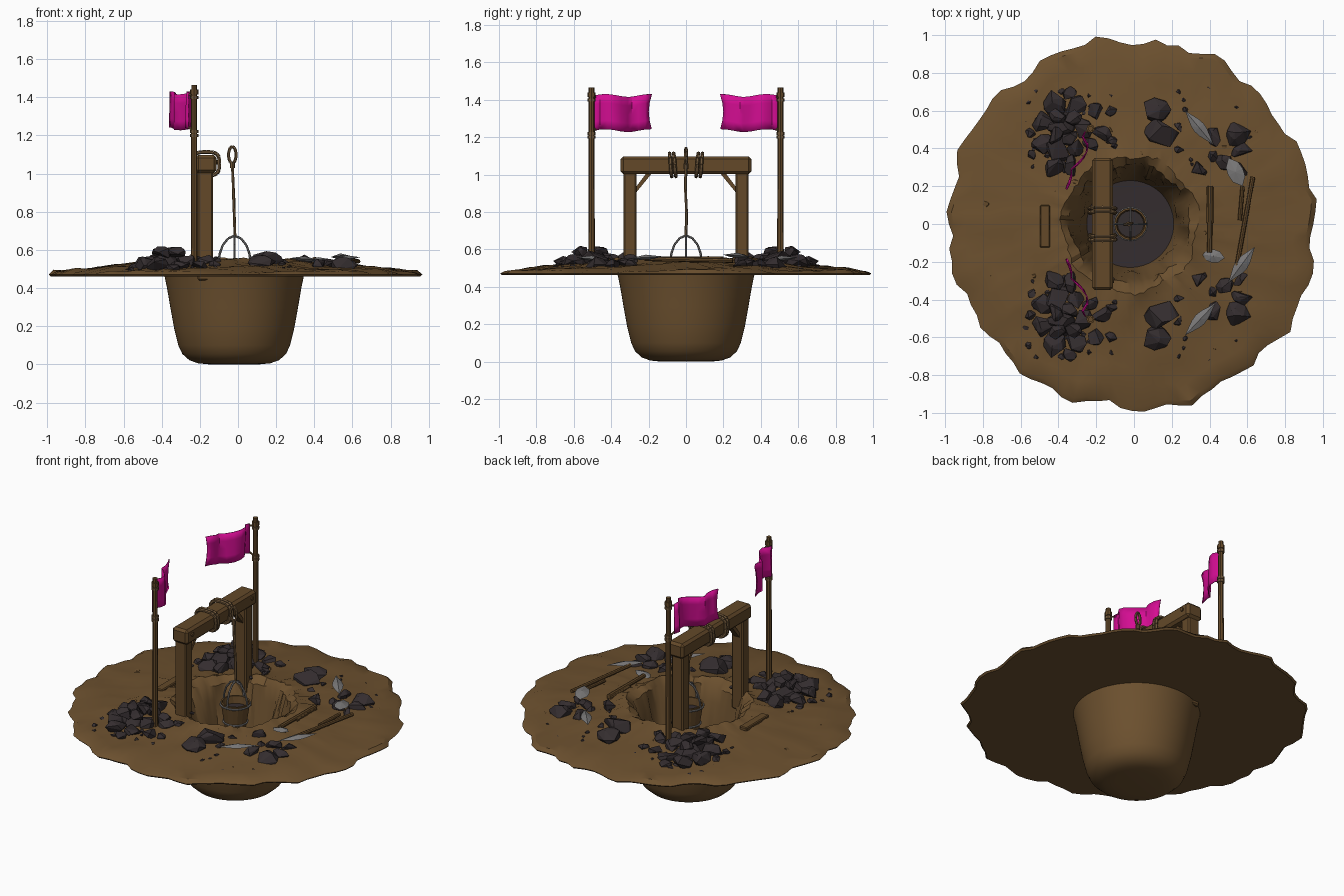
import bpy, bmesh, math, random
from mathutils import Vector, Matrix

if "Cube" in bpy.data.objects:
    bpy.data.objects.remove(bpy.data.objects["Cube"])

random.seed(7)
PI2 = 2 * math.pi


def material(name, rgb):
    m = bpy.data.materials.new(name)
    m.diffuse_color = (*rgb, 1)
    m.use_nodes = True
    m.node_tree.nodes["Principled BSDF"].inputs["Base Color"].default_value = m.diffuse_color
    return m


EARTH = material("brown earth", (0.15, 0.081, 0.028))
WOOD = material("old wood", (0.125, 0.066, 0.022))
COAL = material("black coal", (0.034, 0.026, 0.028))
METAL = material("grey metal", (0.19, 0.185, 0.185))
CLOTH = material("magenta cloth", (0.66, 0.004, 0.29))
ROPE = material("rope", (0.16, 0.095, 0.042))


def finish(bm, name, mats, mirror=False, smooth=None):
    me = bpy.data.meshes.new(name)
    bmesh.ops.recalc_face_normals(bm, faces=bm.faces)
    bm.to_mesh(me)
    bm.free()
    for m in mats:
        me.materials.append(m)
    ob = bpy.data.objects.new(name, me)
    bpy.context.collection.objects.link(ob)
    if mirror:
        mod = ob.modifiers.new("mirror", 'MIRROR')
        mod.use_axis = (False, True, False)
    if smooth:
        bpy.ops.object.select_all(action='DESELECT')
        ob.select_set(True)
        bpy.context.view_layer.objects.active = ob
        bpy.ops.object.shade_smooth_by_angle(angle=math.radians(smooth))
    return ob


def hull(bm, pts):
    vs = [bm.verts.new(p) for p in pts]
    r = bmesh.ops.convex_hull(bm, input=vs)
    junk = {v for v in r["geom_interior"] + r["geom_unused"] if isinstance(v, bmesh.types.BMVert)}
    bmesh.ops.delete(bm, geom=list(junk), context='VERTS')


def rod(bm, a, b, r1, r2=None, n=8):
    a, b = Vector(a), Vector(b)
    d = b - a
    mat = Matrix.Translation((a + b) / 2) @ d.to_track_quat('Z', 'Y').to_matrix().to_4x4()
    bmesh.ops.create_cone(bm, cap_ends=True, segments=n, radius1=r1,
                          radius2=r1 if r2 is None else r2, depth=d.length, matrix=mat)


def path(bm, pts, r, n=6):
    for a, b in zip(pts, pts[1:]):
        rod(bm, a, b, r, n=n)


def beam(bm, lo, hi, bev=0.008):
    c = [(l + h) / 2 for l, h in zip(lo, hi)]
    s = [h - l for l, h in zip(lo, hi)]
    g = bmesh.ops.create_cube(bm, size=1, matrix=Matrix.Translation(c) @ Matrix.Diagonal((*s, 1)))
    es = list({e for v in g["verts"] for e in v.link_edges})
    bmesh.ops.bevel(bm, geom=es, offset=bev, segments=1, affect='EDGES')


def rock(bm, x, y, z, r, flat=0.8):
    ang = random.uniform(0, PI2)
    pts = []
    for _ in range(16):
        v = Vector([random.gauss(0, 1) for _ in range(3)]).normalized()
        v = Vector((v.x * 1.15, v.y * 0.95, v.z * flat)) * r * random.uniform(0.95, 1.12)
        v.rotate(Matrix.Rotation(ang, 3, 'Z'))
        pts.append(v + Vector((x, y, z)))
    hull(bm, pts)


def ground_z(x, y):
    r = math.hypot(x + 0.02, y)
    return 0.553 - 0.075 * min(1, max(0, (r - 0.34) / 0.6)) ** 0.7


# earth: a closed lathe, pit floor -> pit wall -> top -> edge -> underside -> outer bowl
N = 96
prof = [(0.10, 0.045), (0.23, 0.05), (0.245, 0.16), (0.265, 0.3), (0.295, 0.43), (0.32, 0.52),
        (0.36, 0.553), (0.42, 0.54), (0.52, 0.53), (0.64, 0.515), (0.76, 0.505), (0.87, 0.495),
        (0.94, 0.485), (0.965, 0.472), (0.955, 0.462), (0.365, 0.462), (0.352, 0.40), (0.335, 0.3),
        (0.315, 0.19), (0.293, 0.10), (0.272, 0.055), (0.235, 0.022), (0.19, 0.006), (0.13, 0.0)]
jag = [0.022 * math.sin(5 * i / N * PI2 + 1) * math.sin(3 * i / N * PI2)
       + 0.014 * math.sin(19 * i / N * PI2) + random.uniform(-0.014, 0.012) for i in range(N)]
bm = bmesh.new()
rings = []
for k, (r, z) in enumerate(prof):
    ring = []
    for i in range(N):
        a = i / N * PI2
        rr, zz = r, z
        if r > 0.6:
            rr += jag[i] * ((r - 0.6) / 0.36)
        if 3 <= k <= 8:
            rr += 0.012 * math.sin(7 * a + k) + random.uniform(-0.008, 0.008)
        if 5 <= k <= 12:
            zz += random.uniform(-0.006, 0.006) + 0.006 * math.sin(6 * a + 1.7 * k)
        cx = -0.02 if r < 0.6 else -0.01
        ring.append(bm.verts.new((cx + rr * math.cos(a), rr * math.sin(a) * (1.02 if r > 0.9 else 1), zz)))
    rings.append(ring)
for k in range(len(rings) - 1):
    for i in range(N):
        j = (i + 1) % N
        f = bm.faces.new((rings[k][i], rings[k][j], rings[k + 1][j], rings[k + 1][i]))
        f.material_index = 1 if k == 0 else 0
bm.faces.new(rings[0]).material_index = 1
bm.faces.new(rings[-1])
finish(bm, "earth_mound_with_pit", [EARTH, COAL], smooth=32)

# clods of earth and wooden splinters on the mound
bm = bmesh.new()
for _ in range(60):
    a, r = random.uniform(0, PI2), random.uniform(0.36, 0.9)
    x, y = r * math.cos(a), r * math.sin(a)
    rock(bm, x, y, ground_z(x, y), random.uniform(0.008, 0.022), 0.5)
finish(bm, "earth_clods", [EARTH])

# hoist frame: posts, braces, crossbeam, pegs
bm = bmesh.new()
beam(bm, (-0.212, 0.265, 0.44), (-0.132, 0.335, 1.02))
hull(bm, [(x, y, z) for x in (-0.19, -0.15)
          for y, z in ((0.27, 0.90), (0.27, 0.93), (0.18, 1.01), (0.21, 1.01))])
rod(bm, (-0.218, 0.30, 1.06), (-0.105, 0.30, 1.06), 0.012)
finish(bm, "frame_posts", [WOOD], mirror=True)
bm = bmesh.new()
beam(bm, (-0.222, -0.35, 1.003), (-0.112, 0.35, 1.098), 0.015)
finish(bm, "frame_crossbeam", [WOOD])

# rope windings on the crossbeam
bm = bmesh.new()
for y in (0.06, 0.082):
    loop = [(-0.167 + 0.07 * math.copysign(abs(math.cos(t)) ** 0.6, math.cos(t)), y + 0.006 * math.sin(t),
             1.052 + 0.062 * math.copysign(abs(math.sin(t)) ** 0.6, math.sin(t)))
            for t in [i / 16 * PI2 for i in range(17)]]
    path(bm, loop, 0.010)
finish(bm, "beam_rope_windings", [ROPE], mirror=True)

# bucket rope with a loop at its top
bm = bmesh.new()
path(bm, [(-0.016, 0, 0.67), (-0.02, 0.003, 0.8), (-0.024, -0.003, 0.92), (-0.03, 0, 1.05)], 0.008)
path(bm, [(-0.03 + 0.02 * math.sin(t), 0.004 * math.sin(t), 1.098 - 0.044 * math.cos(t))
          for t in [i / 12 * PI2 for i in range(13)]], 0.008)
rod(bm, (-0.03, 0, 1.03), (-0.03, 0, 1.06), 0.013)
finish(bm, "bucket_rope", [ROPE])

# bucket: hollow staves, hoops, handles
BX = -0.018
bm = bmesh.new()
bp = [(0.062, 0.385), (0.086, 0.545), (0.076, 0.545), (0.070, 0.50)]
br = [[bm.verts.new((BX + r * math.cos(i / 16 * PI2), r * math.sin(i / 16 * PI2), z))
       for i in range(16)] for r, z in bp]
for p, q in zip(br, br[1:]):
    for i in range(16):
        bm.faces.new((p[i], p[(i + 1) % 16], q[(i + 1) % 16], q[i]))
bm.faces.new(br[0])
bm.faces.new(br[-1]).material_index = 1
finish(bm, "bucket", [WOOD, COAL])
bm = bmesh.new()
for z, r in ((0.42, 0.070), (0.53, 0.087)):
    path(bm, [(BX + r * math.cos(i / 16 * PI2), r * math.sin(i / 16 * PI2), z) for i in range(17)], 0.006)
for d in range(4):
    c, s = math.cos(d * PI2 / 4), math.sin(d * PI2 / 4)
    path(bm, [(BX + r * c, r * s, z) for r, z in
              ((0.084, 0.53), (0.078, 0.58), (0.062, 0.625), (0.034, 0.66), (0, 0.675))], 0.006)
finish(bm, "bucket_hoops_and_handle", [METAL])

# flag poles and their lashings
bm = bmesh.new()
rod(bm, (-0.23, 0.505, 0.48), (-0.23, 0.505, 1.465), 0.018, 0.015)
rod(bm, (-0.23, 0.505, 1.415), (-0.23, 0.505, 1.44), 0.022)
finish(bm, "flag_poles", [WOOD], mirror=True)
bm = bmesh.new()
for z in (1.2, 1.22, 1.4):
    rod(bm, (-0.23, 0.505, z - 0.008), (-0.23, 0.505, z + 0.008), 0.022)
path(bm, [(-0.235, 0.5, 1.41), (-0.258, 0.485, 1.415)], 0.006)
path(bm, [(-0.235, 0.5, 1.22), (-0.258, 0.485, 1.245)], 0.006)
finish(bm, "flag_lashings", [ROPE], mirror=True)

# waving flags
bm = bmesh.new()
wave = [(-0.262, 0.49), (-0.275, 0.46), (-0.25, 0.42), (-0.252, 0.385), (-0.272, 0.35), (-0.305, 0.315),
        (-0.335, 0.29), (-0.335, 0.255), (-0.345, 0.22), (-0.36, 0.185)]
cols = []
for i, (x, y) in enumerate(wave):
    sag = 0.008 * math.sin(i * 0.9)
    cols.append([bm.verts.new((x + 0.01 * (k / 4 - 0.5) * math.sin(i),
                               y + (0.018 * math.sin(k / 4 * math.pi) if i == 9 else 0),
                               1.235 + sag + 0.188 * k / 4)) for k in range(5)])
for a, b in zip(cols, cols[1:]):
    for k in range(4):
        bm.faces.new((a[k], b[k], b[k + 1], a[k + 1]))
flag = finish(bm, "flags", [CLOTH], mirror=True, smooth=50)
flag.modifiers.new("thickness", 'SOLIDIFY').thickness = 0.006

# coal piles at the poles, plus loose boulders
bm = bmesh.new()
for x, y, r in ((-0.42, 0.64, .062), (-0.31, 0.62, .055), (-0.20, 0.60, .045), (-0.48, 0.53, .06), (-0.38, 0.52, .07),
                (-0.27, 0.51, .055), (-0.17, 0.48, .045), (-0.48, 0.42, .055), (-0.40, 0.40, .07), (-0.30, 0.42, .055),
                (-0.42, 0.30, .055), (-0.33, 0.31, .05), (-0.23, 0.42, .04), (-0.34, 0.69, .035), (-0.12, 0.60, .03),
                (-0.55, 0.48, .028), (-0.12, 0.44, .028), (-0.54, 0.37, .025)):
    rock(bm, x, y, ground_z(x, y) + r * 0.35, r)
for x, y in ((-0.42, 0.47), (-0.34, 0.46), (-0.40, 0.57), (-0.32, 0.56)):
    rock(bm, x, y, 0.585, 0.043)
for x, y, r in ((0.115, 0.60, .07), (0.145, 0.48, .08), (0.235, 0.51, .028), (0.345, 0.30, .048), (0.55, 0.49, .07),
                (0.43, 0.46, .05), (0.57, 0.38, .05), (0.48, 0.33, .045), (0.56, 0.29, .04), (0.42, 0.36, .03),
                (0.24, 0.40, .025)):
    rock(bm, x, y, ground_z(x, y) + r * 0.25, r, 0.72)
for _ in range(46):
    cx, w = random.choice(((-0.33, 0.25), (-0.33, 0.25), (0.42, 0.2)))
    x, y = cx + random.uniform(-w, w), random.uniform(0.25, 0.73)
    rock(bm, x, y, ground_z(x, y) + 0.004, random.uniform(0.008, 0.02))
finish(bm, "coal_heaps", [COAL], mirror=True)


# discarded tools: metal heads are flat diamonds with a ridge
def blade(bm, a, b, width, z, fat=0.5):
    a, b = Vector((*a, z)), Vector((*b, z + 0.012))
    d = b - a
    side = Vector((-d.y, d.x, 0)).normalized() * width / 2
    up = Vector((0, 0, 0.01))
    pts = [a, b, a + d * 0.5 + up * 1.6]
    for t, s in ((0.5 - fat / 2, 0.85), (0.5, 1), (0.5 + fat / 2, 0.85)):
        pts += [a + d * t + side * s, a + d * t - side * s, a + d * t - up]
    hull(bm, pts)


bm = bmesh.new()
blade(bm, (0.42, 0.42), (0.27, 0.60), 0.065, 0.545, 0.3)
blade(bm, (0.43, -0.42), (0.27, -0.59), 0.065, 0.545, 0.3)
blade(bm, (0.50, -0.31), (0.64, -0.12), 0.07, 0.55, 0.3)
blade(bm, (0.50, 0.35), (0.575, 0.20), 0.085, 0.56)
blade(bm, (0.36, -0.16), (0.48, -0.18), 0.07, 0.54)
finish(bm, "tool_heads", [METAL])
bm = bmesh.new()
rod(bm, (0.63, 0.25, 0.54), (0.545, -0.22, 0.55), 0.012)
rod(bm, (0.405, 0.20, 0.55), (0.40, -0.15, 0.55), 0.013)
rod(bm, (0.575, 0.20, 0.545), (0.56, 0.02, 0.54), 0.011)
finish(bm, "tool_handles", [WOOD])

# loose planks beside the pit
bm = bmesh.new()
beam(bm, (-0.497, -0.125, 0.525), (-0.445, 0.10, 0.55), 0.005)
beam(bm, (0.385, 0.0, 0.53), (0.42, 0.20, 0.55), 0.005)
finish(bm, "loose_planks", [WOOD])
